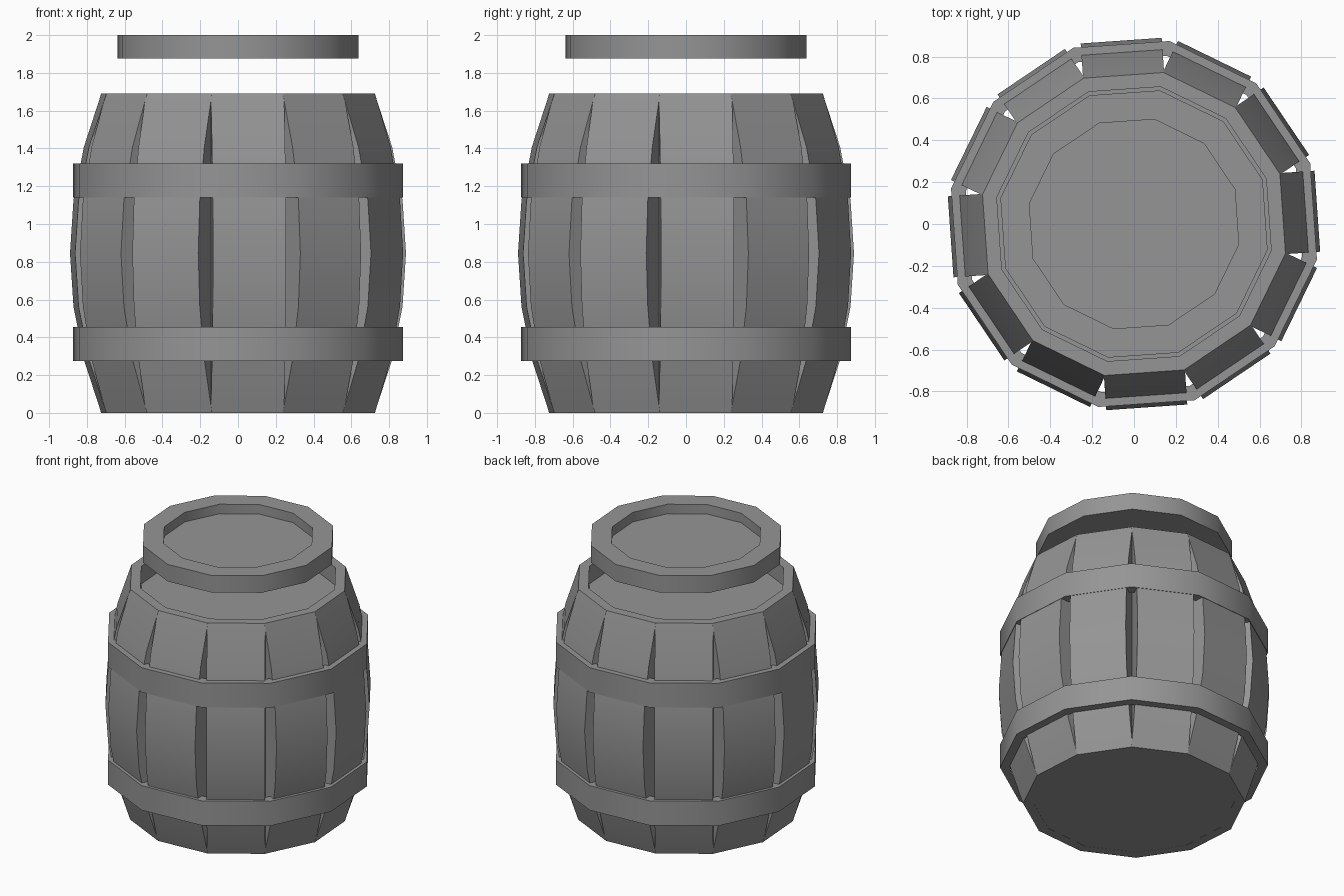
import bpy, bmesh, math
from mathutils import Matrix, Vector

cube = bpy.data.objects.get("Cube")
if cube:
    bpy.data.objects.remove(cube, do_unlink=True)

SIDES = 12
STEP = math.tau / SIDES
TURN = math.radians(4)          # small twist of the whole barrel
HEIGHT = 1.69
HOLE = 0.645                    # apothem of the opening

grey = bpy.data.materials.new("plain grey")
grey.use_nodes = True
grey.diffuse_color = (0.3, 0.3, 0.3, 1)
bsdf = grey.node_tree.nodes["Principled BSDF"]
bsdf.inputs["Base Color"].default_value = grey.diffuse_color
bsdf.inputs["Roughness"].default_value = 0.8


def finish(name, bm):
    """Turn a bmesh into a smooth-shaded object that keeps hard edges."""
    bmesh.ops.recalc_face_normals(bm, faces=bm.faces)
    mesh = bpy.data.meshes.new(name)
    bm.to_mesh(mesh)
    bm.free()
    mesh.materials.append(grey)
    obj = bpy.data.objects.new(name, mesh)
    bpy.context.collection.objects.link(obj)
    bpy.ops.object.select_all(action="DESELECT")
    obj.select_set(True)
    bpy.context.view_layer.objects.active = obj
    bpy.ops.object.shade_smooth_by_angle(angle=math.radians(40))
    return obj


def lathe(name, profile, ring=False):
    """Twelve-sided solid from (apothem, z) points; capped, or a closed ring."""
    bm = bmesh.new()
    loops = []
    for apothem, z in profile:
        r = apothem / math.cos(STEP / 2)
        angles = [TURN + (k + 0.5) * STEP for k in range(SIDES)]
        loops.append([bm.verts.new((r * math.cos(a), r * math.sin(a), z)) for a in angles])
    pairs = list(zip(loops, loops[1:]))
    if ring:
        pairs.append((loops[-1], loops[0]))
    else:
        bm.faces.new(loops[0])
        bm.faces.new(loops[-1])
    for low, high in pairs:
        for k in range(SIDES):
            n = (k + 1) % SIDES
            bm.faces.new((low[k], low[n], high[n], high[k]))
    return finish(name, bm)


# Staves: constant-width planks bulging outwards, straight on the inside
def stave(index):
    half, rows = 0.194, 6
    outline = [Vector((HOLE, -half, 0))]
    for i in range(rows + 1):
        t = 2 * i / rows - 1
        outline.append(Vector((0.878 - 0.166 * t * t, -half, HEIGHT * i / rows)))
    outline.append(Vector((HOLE, -half, HEIGHT)))
    bm = bmesh.new()
    face = bm.faces.new([bm.verts.new(p) for p in outline])
    moved = bmesh.ops.extrude_face_region(bm, geom=[face])["geom"]
    verts = [v for v in moved if isinstance(v, bmesh.types.BMVert)]
    bmesh.ops.translate(bm, vec=(0, 2 * half, 0), verts=verts)
    bm.transform(Matrix.Rotation(TURN + index * STEP, 4, "Z"))
    finish(f"stave_{index + 1}", bm)


for i in range(SIDES):
    stave(i)

# Barrel body inside the staves, its top forming the recessed head
lathe("inner_body", [(HOLE + 0.005, 0.001), (HOLE + 0.005, 1.56)])

# Hoops
for name, low in (("lower_hoop", 0.275), ("upper_hoop", 1.14)):
    high = low + 0.18
    lathe(name, [(0.79, low), (0.86, low), (0.86, high), (0.79, high)], ring=True)

# Floating lid with a sunken centre
lathe("lid", [(0.628, 1.875), (0.628, 2.0), (0.492, 2.0), (0.492, 1.93)])
